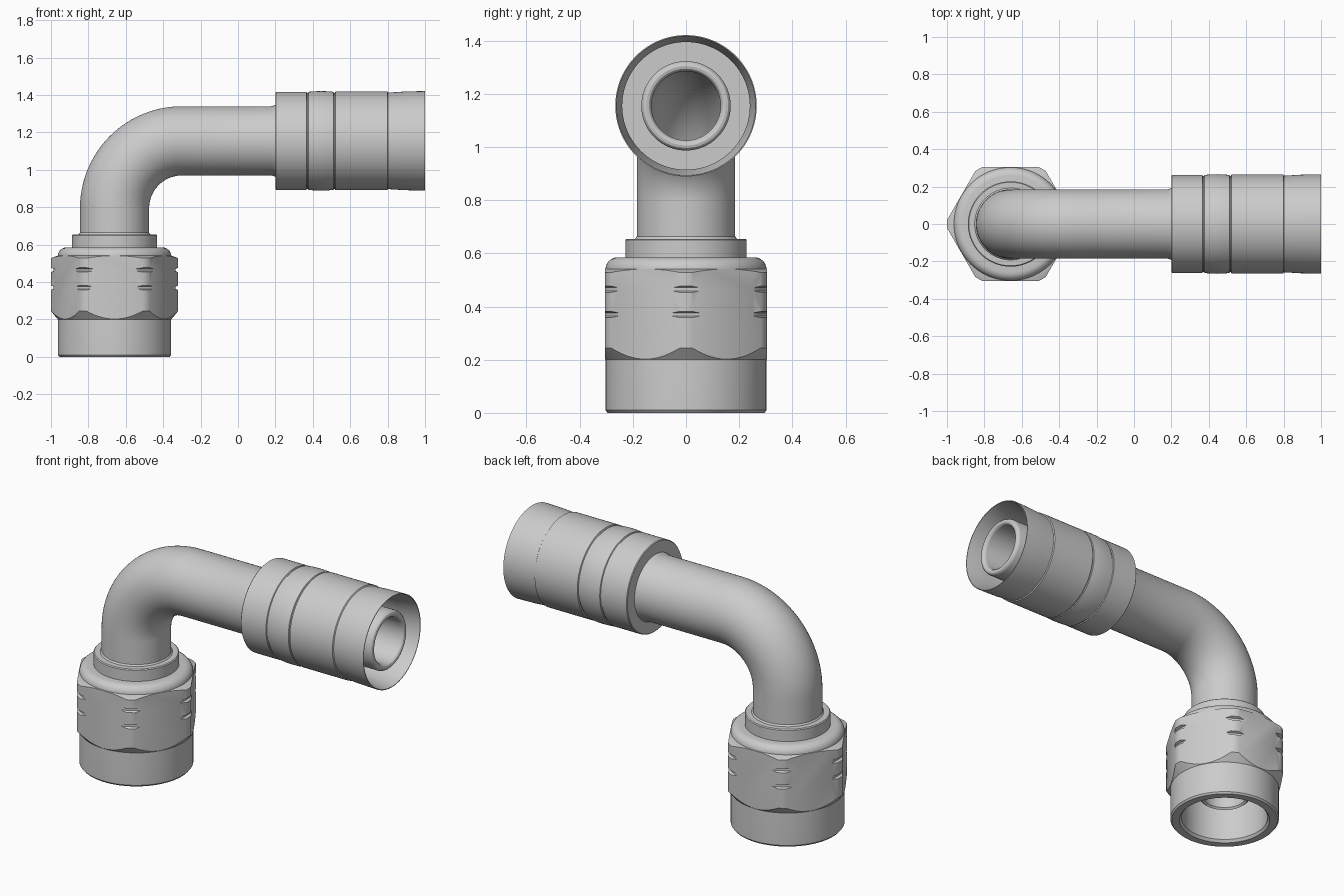
import bpy, bmesh
from math import sin, cos, pi, radians

if "Cube" in bpy.data.objects:
    bpy.data.objects.remove(bpy.data.objects["Cube"])

NUT_X, PIPE_Z, BEND = -0.66, 1.155, 0.36


def loft(name, rings, n=96):
    """Closed skin over rings (x, z, tilt, radius); tilt 0 = axis up, 90 deg = axis along +x."""
    bm = bmesh.new()
    loops = []
    for x, z, t, r in rings:
        loop = []
        for i in range(n):
            a = 2 * pi * i / n
            loop.append(bm.verts.new((x + r * cos(a) * cos(t), r * sin(a), z - r * cos(a) * sin(t))))
        loops.append(loop)
    for k, la in enumerate(loops):
        lb = loops[(k + 1) % len(loops)]
        for i in range(n):
            j = (i + 1) % n
            bm.faces.new((la[i], la[j], lb[j], lb[i]))
    bmesh.ops.recalc_face_normals(bm, faces=bm.faces)
    mesh = bpy.data.meshes.new(name)
    bm.to_mesh(mesh)
    bm.free()
    ob = bpy.data.objects.new(name, mesh)
    bpy.context.collection.objects.link(ob)
    return ob


def upright(profile):
    return [(NUT_X, z, 0, r) for z, r in profile]


def sideways(profile):
    return [(x, PIPE_Z, pi / 2, r) for x, r in profile]


def smooth(ob):
    bpy.ops.object.select_all(action='DESELECT')
    ob.select_set(True)
    bpy.context.view_layer.objects.active = ob
    bpy.ops.object.shade_smooth_by_angle(angle=radians(30))


def arc(cx, cr, rad, a0, a1, steps=6):
    """Rounded corner in (axial, radius) space."""
    return [(cx + rad * cos(radians(a0 + (a1 - a0) * i / steps)),
             cr + rad * sin(radians(a0 + (a1 - a0) * i / steps))) for i in range(steps + 1)]


def bend(r, steps=24):
    out = []
    for i in range(steps + 1):
        t = pi / 2 * i / steps
        out.append((NUT_X + BEND - BEND * cos(t), PIPE_Z - BEND + BEND * sin(t), t, r))
    return out


# Bent hollow tube with sealing nose at the bottom and hose nipple at the far end
outer = upright([(0.15, 0.118), (0.14, 0.128), (0.15, 0.14), (0.29, 0.225), (0.36, 0.225), (0.37, 0.185)])
outer += bend(0.185)
outer += sideways([(0.18, 0.185), (0.2, 0.192), (0.23, 0.185), (0.3, 0.168)] + arc(0.965, 0.149, 0.019, 90, -90))
inner = bend(0.13)[::-1] + upright([(0.4, 0.13), (0.35, 0.118)])
smooth(loft("bent_tube", outer + inner))

# Collar ring above the nut
smooth(loft("tube_collar", upright([(0.5, 0.17), (0.5, 0.228), (0.65, 0.228), (0.655, 0.223),
                                    (0.655, 0.192), (0.67, 0.18)])))

# Nut body: skirt, rounded shoulder and open socket
smooth(loft("nut_body", upright([(0.0, 0.252), (0.0, 0.295), (0.01, 0.303)]
                                + arc(0.54, 0.258, 0.045, 90, 0)
                                + [(0.585, 0.18), (0.38, 0.18), (0.38, 0.24), (0.015, 0.24)])))

# Hex grip: turned blank with chamfers and corner grooves, intersected with a hex prism
blank = [(0.2, 0.27), (0.2, 0.303), (0.245, 0.34)]
for z in (0.37, 0.465):
    blank += [(z - 0.012, 0.34), (z - 0.006, 0.326), (z + 0.006, 0.326), (z + 0.012, 0.34)]
blank += [(0.528, 0.34), (0.542, 0.303), (0.542, 0.27)]
grip = loft("hex_grip", upright(blank))
prism = loft("hex_cutter", upright([(0.1, 0.2), (0.1, 0.352), (0.65, 0.352), (0.65, 0.2)]), 6)
prism.hide_render = True
mod = grip.modifiers.new("hex", 'BOOLEAN')
mod.operation, mod.solver, mod.object = 'INTERSECT', 'EXACT', prism
bpy.context.view_layer.objects.active = grip
bpy.ops.object.modifier_apply(modifier=mod.name)
bpy.data.objects.remove(prism)
smooth(grip)

# Crimped sleeve around the nipple, open at the hose end
smooth(loft("crimp_sleeve", sideways([
    (0.2, 0.17), (0.2, 0.258), (0.204, 0.262), (0.365, 0.262), (0.368, 0.257), (0.374, 0.257),
    (0.377, 0.262), (0.41, 0.265), (0.445, 0.266), (0.48, 0.265), (0.51, 0.262), (0.513, 0.257),
    (0.518, 0.257), (0.521, 0.264), (0.798, 0.264), (0.802, 0.258), (0.82, 0.259), (0.88, 0.263),
    (0.94, 0.265), (1.0, 0.266), (1.0, 0.262), (0.88, 0.24), (0.4, 0.24), (0.4, 0.16)])))
